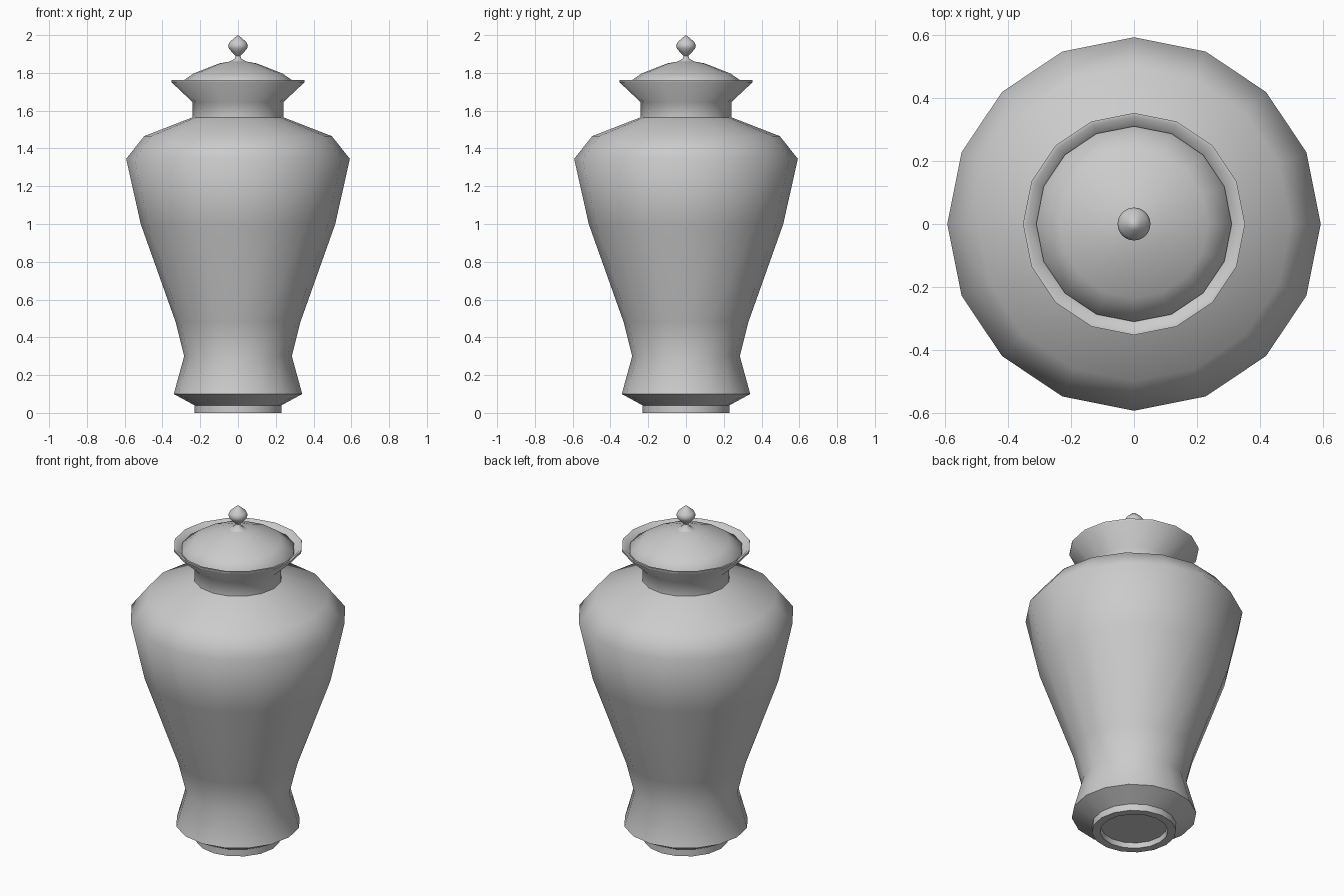
import bpy, bmesh, math

if "Cube" in bpy.data.objects:
    bpy.data.objects.remove(bpy.data.objects["Cube"])


def lathe(name, profile, sides, angle=60):
    """Revolve (radius, z) points around z; radius 0 makes a pole."""
    bm = bmesh.new()
    rings = []
    for r, z in profile:
        if r == 0:
            rings.append([bm.verts.new((0, 0, z))] * sides)
        else:
            rings.append([bm.verts.new((r * math.cos(math.tau * i / sides),
                                        r * math.sin(math.tau * i / sides), z))
                          for i in range(sides)])
    for a, b in zip(rings, rings[1:]):
        for i in range(sides):
            j = (i + 1) % sides
            bm.faces.new(dict.fromkeys((a[i], a[j], b[j], b[i])))
    bmesh.ops.recalc_face_normals(bm, faces=bm.faces)
    mesh = bpy.data.meshes.new(name)
    bm.to_mesh(mesh)
    bm.free()
    obj = bpy.data.objects.new(name, mesh)
    bpy.context.collection.objects.link(obj)
    bpy.ops.object.select_all(action='DESELECT')
    obj.select_set(True)
    bpy.context.view_layer.objects.active = obj
    bpy.ops.object.shade_smooth_by_angle(angle=math.radians(angle))
    return obj


# Jar: recessed foot, waisted base, broad shoulder, flared rim, inner throat
lathe("jar_body", [
    (0, 0.03), (0.18, 0.03), (0.185, 0), (0.23, 0), (0.23, 0.04),
    (0.34, 0.10), (0.285, 0.30), (0.33, 0.48), (0.515, 1.0),
    (0.592, 1.345), (0.497, 1.465), (0.24, 1.565), (0.24, 1.645),
    (0.352, 1.75), (0.352, 1.762), (0.34, 1.762), (0.305, 1.725),
    (0.22, 1.645), (0.22, 1.60), (0, 1.60)], 16)

# Domed lid resting inside the rim
lathe("lid", [
    (0, 1.73), (0.31, 1.73), (0.31, 1.745), (0.235, 1.797),
    (0.10, 1.85), (0.04, 1.861), (0, 1.866)], 16)

# Pointed finial on a thin stem
lathe("lid_knob", [
    (0, 1.855), (0.045, 1.86), (0.018, 1.875), (0.012, 1.89),
    (0.03, 1.908), (0.048, 1.928), (0.052, 1.945), (0.045, 1.962),
    (0.02, 1.985), (0, 2.0)], 32)
